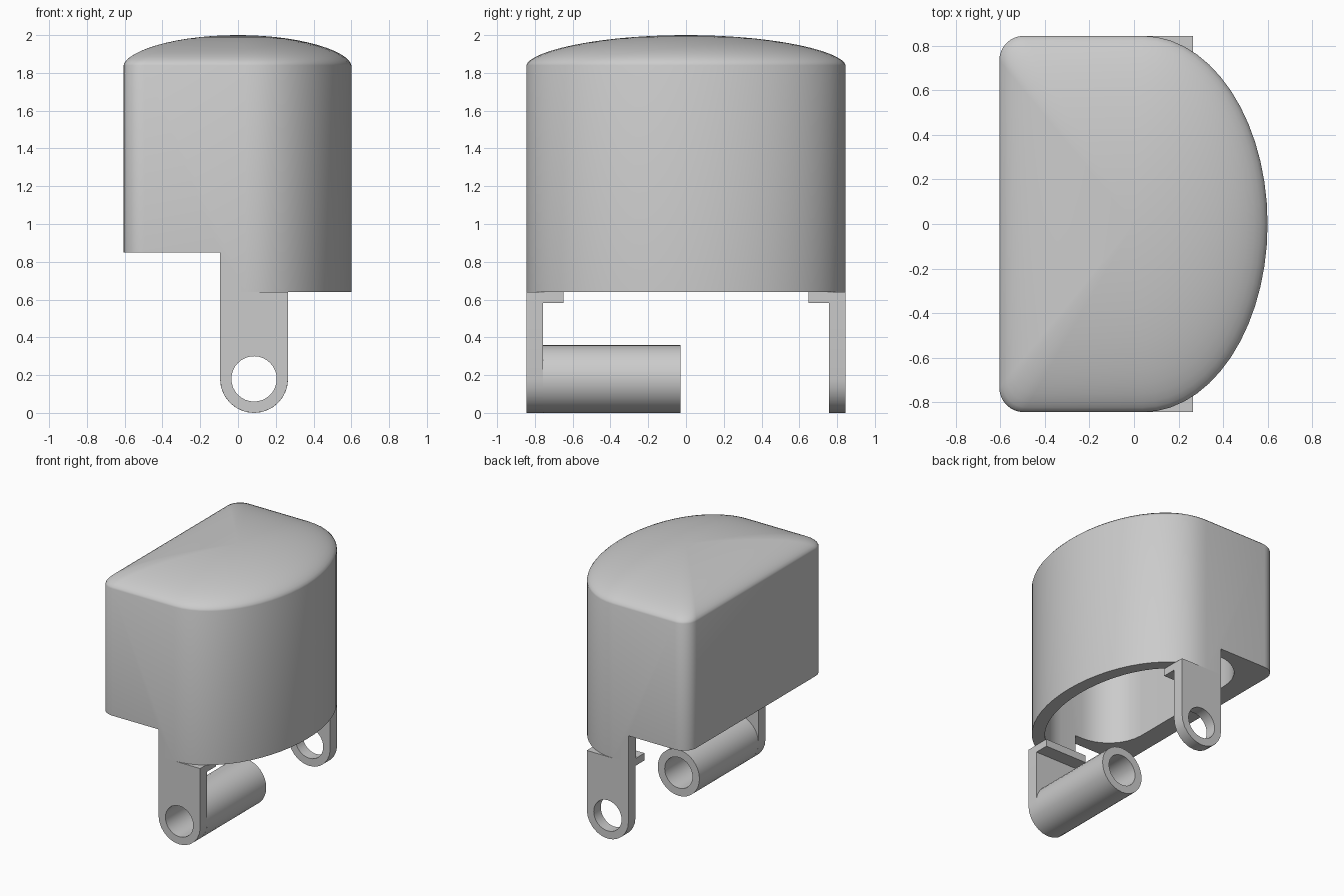
import bpy
import bmesh
from math import cos, sin, pi, radians
from mathutils import Matrix

cube = bpy.data.objects.get("Cube")
if cube:
    bpy.data.objects.remove(cube, do_unlink=True)

grey = bpy.data.materials.new("plain grey")
grey.use_nodes = True
colour = (0.6, 0.6, 0.6, 1)
grey.diffuse_color = colour
grey.node_tree.nodes["Principled BSDF"].inputs["Base Color"].default_value = colour

HALF_DEPTH = 0.845
LUG_X, LUG_R, HOLE_R, LUG_T = 0.085, 0.18, 0.12, 0.087


def make(name, bm):
    bmesh.ops.recalc_face_normals(bm, faces=bm.faces)
    mesh = bpy.data.meshes.new(name)
    bm.to_mesh(mesh)
    bm.free()
    mesh.materials.append(grey)
    obj = bpy.data.objects.new(name, mesh)
    bpy.context.collection.objects.link(obj)
    return obj


def prism(bm, points, offset):
    """Extrude a closed loop of 3D points by an offset."""
    face = bm.faces.new([bm.verts.new(p) for p in points])
    new = bmesh.ops.extrude_face_region(bm, geom=[face])["geom"]
    bmesh.ops.translate(bm, vec=offset, verts=[v for v in new if isinstance(v, bmesh.types.BMVert)])


def box(bm, low, high):
    (x0, y0, z0), (x1, y1, z1) = low, high
    prism(bm, [(x0, y0, z0), (x1, y0, z0), (x1, y1, z0), (x0, y1, z0)], (0, 0, z1 - z0))


def d_outline(back, front, half, r, start=0.04, n=28):
    """Flat back with rounded corners, straight sides, elliptical front."""
    pts = []
    for i in range(n + 1):
        a = -pi / 2 + pi * i / n
        pts.append((start + (front - start) * cos(a), half * sin(a)))
    for cy, a0 in ((half - r, pi / 2), (r - half, pi)):
        for i in range(9):
            a = a0 + pi / 2 * i / 8
            pts.append((back + r + r * cos(a), cy + r * sin(a)))
    return pts


def cut(obj, cutter):
    cutter.hide_render = True
    mod = obj.modifiers.new("cut", 'BOOLEAN')
    mod.operation = 'DIFFERENCE'
    mod.solver = 'EXACT'
    mod.object = cutter
    bpy.context.view_layer.objects.active = obj
    bpy.ops.object.modifier_apply(modifier=mod.name)
    bpy.data.objects.remove(cutter, do_unlink=True)


def smooth(obj, angle=30):
    bpy.ops.object.select_all(action='DESELECT')
    obj.select_set(True)
    bpy.context.view_layer.objects.active = obj
    bpy.ops.object.shade_smooth_by_angle(angle=radians(angle))


# Housing: D-shaped wall closed by a shallow dome of shrinking rings
bm = bmesh.new()
outline = d_outline(-0.605, 0.6, HALF_DEPTH, 0.11)
levels = [(1, 0.64), (1, 1.84)]
for i in range(1, 14):
    k = cos(pi / 2 * i / 14)
    levels.append((k, 1.84 + 0.16 * (1 - k * k) ** 0.58))
rings = [[bm.verts.new((x * k, y * k, z)) for x, y in outline] for k, z in levels]
count = len(outline)
for a, b in zip(rings, rings[1:]):
    for i in range(count):
        j = (i + 1) % count
        bm.faces.new((a[i], a[j], b[j], b[i]))
bm.faces.new(rings[0])
peak = bm.verts.new((0, 0, 2))
for i in range(count):
    bm.faces.new((rings[-1][i], rings[-1][(i + 1) % count], peak))
housing = make("housing", bm)

# Raised underside on the flat side
bm = bmesh.new()
box(bm, (-1, -1, 0.3), (LUG_X - LUG_R, 1, 0.85))
cut(housing, make("step_cutter", bm))

# Hollow inside
bm = bmesh.new()
prism(bm, [(x, y, 0.3) for x, y in d_outline(-0.45, 0.5, 0.755, 0.3)], (0, 0, 1.4))
cut(housing, make("cavity_cutter", bm))
smooth(housing)


def ring_loop(r, y, n):
    return [(LUG_X + r * cos(2 * pi * i / n), y, LUG_R + r * sin(2 * pi * i / n)) for i in range(n)]


def bore(obj):
    bm = bmesh.new()
    prism(bm, ring_loop(HOLE_R, -1, 32), (0, 2, 0))
    cut(obj, make("bore_cutter", bm))


# Mounting lugs with a round eye, and a pad joining each to the housing
for side, name in ((-1, "front"), (1, "back")):
    bm = bmesh.new()
    arc = [(LUG_X + LUG_R * cos(a), -HALF_DEPTH, LUG_R + LUG_R * sin(a))
           for a in (pi + pi * i / 12 for i in range(13))]
    left, right = LUG_X - LUG_R, LUG_X + LUG_R
    prism(bm, arc + [(right, -HALF_DEPTH, 0.64), (left, -HALF_DEPTH, 0.64)], (0, LUG_T, 0))
    if side > 0:
        bmesh.ops.transform(bm, matrix=Matrix.Scale(-1, 4, (0, 1, 0)), verts=bm.verts)
    lug = make(name + "_lug", bm)
    bore(lug)
    smooth(lug)
    bm = bmesh.new()
    ys = sorted((side * 0.648, side * (HALF_DEPTH - LUG_T)))
    box(bm, (left, ys[0], 0.583), (right, ys[1], 0.64))
    make(name + "_pad", bm)

# Hinge tube reaching from the front lug to the middle
bm = bmesh.new()
prism(bm, ring_loop(LUG_R, LUG_T - HALF_DEPTH, 32), (0, HALF_DEPTH - LUG_T - 0.03, 0))
tube = make("hinge_tube", bm)
bore(tube)
smooth(tube)
